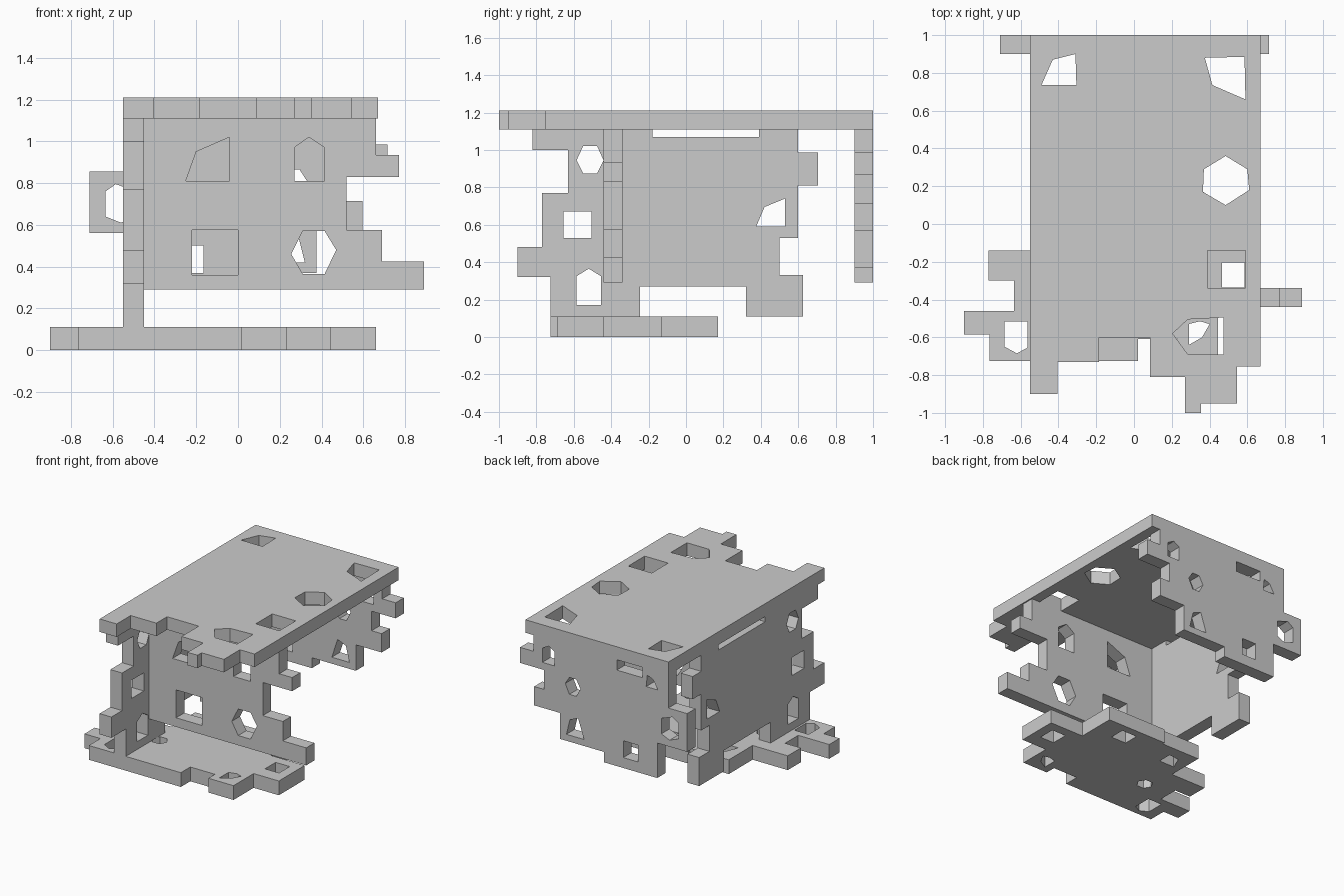
import bpy, bmesh
from mathutils import Vector

T = 0.1  # plate thickness


def prism(name, pts, axis, lo, hi):
    """Extrude a 2D outline along an axis (the outline uses the other two axes in order)."""
    def place(p, d):
        c = list(p)
        c.insert(axis, d)
        return Vector(c)
    bm = bmesh.new()
    face = bm.faces.new([bm.verts.new(place(p, lo)) for p in pts])
    ext = bmesh.ops.extrude_face_region(bm, geom=[face])
    move = Vector((0, 0, 0))
    move[axis] = hi - lo
    bmesh.ops.translate(bm, verts=[v for v in ext["geom"] if isinstance(v, bmesh.types.BMVert)], vec=move)
    bmesh.ops.recalc_face_normals(bm, faces=bm.faces[:])
    me = bpy.data.meshes.new(name)
    bm.to_mesh(me)
    bm.free()
    ob = bpy.data.objects.new(name, me)
    bpy.context.collection.objects.link(ob)
    return ob


def rect(a, b, c, d):
    return [(a, c), (b, c), (b, d), (a, d)]


def plate(name, outline, holes, axis, lo, hi):
    """Crenellated panel with holes punched through."""
    ob = prism(name, outline, axis, lo, hi)
    cutters = [prism(name + "_cutter", h, axis, lo - 0.05, hi + 0.05) for h in holes]
    for c in cutters:
        m = ob.modifiers.new("hole", "BOOLEAN")
        m.operation, m.object, m.solver = "DIFFERENCE", c, "EXACT"
    dg = bpy.context.evaluated_depsgraph_get()
    me = bpy.data.meshes.new_from_object(ob.evaluated_get(dg))
    ob.modifiers.clear()
    ob.data = me
    for c in cutters:
        bpy.data.objects.remove(c)
    return ob


def steps(levels):
    """Stair profile: (u, v_start, v_end) runs turned into corner points."""
    return [p for u, a, b in levels for p in ((u, a), (u, b))]


def flip(pts):
    return [(b, a) for a, b in pts]


# Top panel (x, y)
top = [(-.55, 1), (-.55, -.9)] + flip(steps([
    (-.9, -.55, -.405), (-.73, -.405, -.185), (-.6, -.185, .085), (-.81, .085, .27),
    (-1, .27, .355), (-.95, .355, .545), (-.755, .545, .67)]))[1:] + [(.67, 1)]
plate("top_panel", top, [
    [(-.49, .735), (-.305, .735), (-.31, .9), (-.43, .87)],
    [(.375, .88), (.415, .735), (.59, .66), (.585, .885)],
    [(.37, .29), (.365, .17), (.485, .1), (.61, .18), (.6, .29), (.485, .36)],
    rect(.39, .59, -.34, -.14),
    [(.205, -.58), (.285, -.69), (.475, -.69), (.475, -.495), (.285, -.505)],
], 2, 1.11, 1.21)

# Bottom panel (x, y)
bottom = steps([(-.77, -.14, -.3), (-.635, -.3, -.46), (-.9, -.46, -.585), (-.765, -.585, -.725)])
bottom += flip(steps([(-.725, -.765, .02), (-.61, .02, .23), (-.69, .23, .445), (-.445, .445, .66)]))[1:]
bottom += [(.66, -.13), (.37, -.13), (.37, .17), (-.14, .17), (-.14, .15), (-.47, .15), (-.47, -.14)]
plate("bottom_panel", bottom, [
    [(-.685, -.515), (-.685, -.65), (-.62, -.685), (-.565, -.655), (-.565, -.515)],
    [(.29, -.53), (.29, -.64), (.36, -.6), (.4, -.53), (.35, -.515)],
    rect(.465, .585, -.335, -.205),
    rect(.07, .2, -.01, .11),
    [(-.41, -.05), (-.28, -.05), (-.28, .06), (-.37, .05)],
    [(-.47, -.37), (-.44, -.42), (-.38, -.42), (-.35, -.37), (-.38, -.32), (-.44, -.32)],
], 2, 0, .11)

# Left side panel (y, z)
side = steps([(-.82, 1.11, 1.0), (-.63, 1.0, .77), (-.77, .77, .48), (-.9, .48, .32), (-.725, .32, .11)])
side += [(-.245, .11), (-.245, .27), (.32, .27), (.32, .11)]
side += steps([(.625, .11, .33), (.5, .33, .53), (.6, .53, .81), (.705, .81, .985), (.6, .985, 1.11)])
side += [(.39, 1.11), (.39, 1.07), (-.18, 1.07), (-.18, 1.11)]
plate("side_panel", side, [
    [(-.585, .945), (-.55, .875), (-.475, .875), (-.441, .945), (-.475, 1.02), (-.55, 1.02)],
    rect(-.655, -.505, .53, .67),
    [(-.585, .17), (-.455, .17), (-.455, .325), (-.52, .365), (-.585, .325)],
    [(.375, .59), (.53, .59), (.53, .74), (.42, .695)],
], 0, -.55, -.45)

# Inner cross panel (x, z)
cross = [(-.45, 1.11), (-.45, .29)] + steps([
    (.89, .29, .425), (.69, .425, .575), (.52, .575, .83), (.77, .83, .935), (.66, .935, 1.11)])
plate("cross_panel", cross, [
    [(-.25, .81), (-.04, .81), (-.04, 1.02), (-.2, .95)],
    [(.27, .81), (.415, .81), (.415, .97), (.34, 1.02), (.27, .97)],
    rect(-.22, 0, .36, .575),
    [(.255, .46), (.31, .365), (.415, .365), (.47, .48), (.415, .57), (.31, .57)],
], 1, -.44, -.34)

# Back panel (x, z)
back = steps([(-.55, 1.11, .855), (-.71, .855, .56), (-.455, .56, .29)])
back += [(0, .29), (0, .37)]
back += steps([(.375, .37, .57), (.595, .57, .715), (.51, .715, .865), (.715, .865, .985), (.6, .985, 1.11)])
back += [(-.11, 1.11), (-.11, 1.03), (-.33, 1.03), (-.33, 1.11)]
plate("back_panel", back, [
    [(-.635, .64), (-.56, .61), (-.49, .64), (-.49, .76), (-.585, .795), (-.635, .76)],
    [(-.46, .97), (-.36, .97), (-.37, 1.06), (-.42, 1.04)],
    rect(-.29, -.165, .37, .5),
    [(.17, .42), (.32, .42), (.29, .54), (.22, .57)],
    [(.2, .8), (.235, .735), (.295, .735), (.33, .81), (.295, .865), (.235, .865)],
    [(.42, .92), (.525, .92), (.525, 1.03), (.47, 1.06), (.42, 1.03)],
], 1, .9, 1.0)
